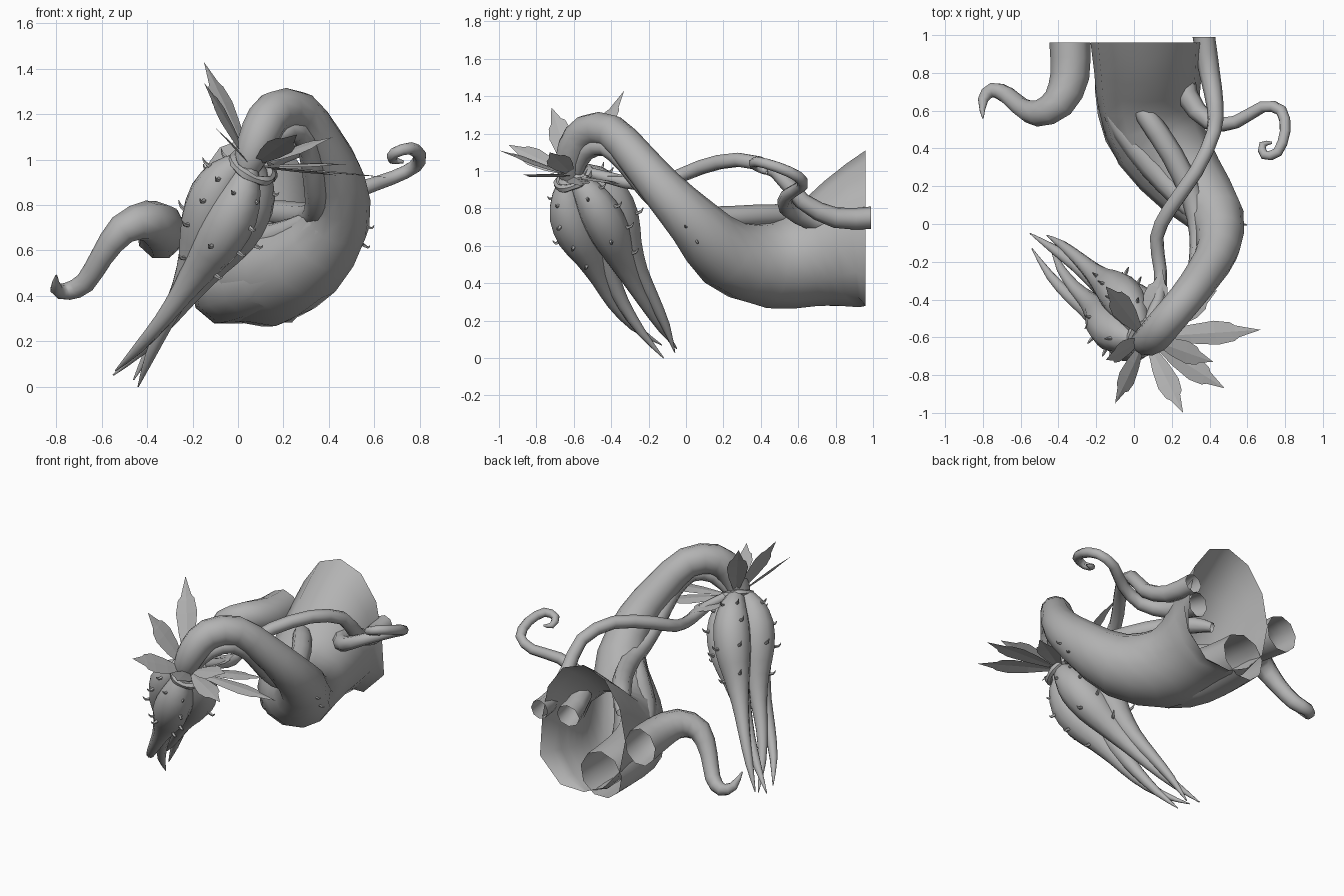
import bpy, bmesh, math, random
from mathutils import Vector as V

if "Cube" in bpy.data.objects:
    bpy.data.objects.remove(bpy.data.objects["Cube"])

random.seed(4)
mat = bpy.data.materials.new("plain grey")
mat.diffuse_color = (0.45, 0.45, 0.45, 1)
mat.use_nodes = True
mat.node_tree.nodes["Principled BSDF"].inputs["Base Color"].default_value = mat.diffuse_color


def spline(rows, sub):
    """Smooth rows of (x, y, z, side radius, up radius) with a Catmull-Rom curve."""
    out = []
    for i in range(len(rows) - 1):
        p = [rows[max(i - 1, 0)], rows[i], rows[i + 1], rows[min(i + 2, len(rows) - 1)]]
        for k in range(sub):
            t = k / sub
            out.append([0.5 * (2 * b + (c - a) * t + (2 * a - 5 * b + 4 * c - d) * t * t
                               + (3 * b - a - 3 * c + d) * t ** 3) for a, b, c, d in zip(*p)])
    return out + [list(rows[-1])]


def add_tube(bm, rows, sides=10, sub=2, flat=0, rim=None):
    """Loft rings along a path; the first `flat` rings turn gradually from facing -y.
    rim scales chosen corners of the first ring."""
    rows = [r if len(r) == 5 else (*r, r[3]) for r in rows]
    pts = spline(rows, sub)
    pos = [V(p[:3]) for p in pts]
    rings, n = [], None
    for i, p in enumerate(pts):
        t = (pos[min(i + 1, len(pts) - 1)] - pos[max(i - 1, 0)]).normalized()
        if i < flat:
            t = V((0, -1, 0)).lerp(t, i / flat).normalized()
        if n is None:
            n = V((1, 0, 0)) if abs(t.z) > 0.85 else V((0, 0, 1))
        n = (n - t * n.dot(t)).normalized()
        b = t.cross(n)
        ring = []
        for j in range(sides):
            a = 2 * math.pi * j / sides
            s = rim.get(j, 1) if rim and i == 0 else 1
            ring.append(bm.verts.new(pos[i] + n * (math.cos(a) * max(p[4], 0.002) * s)
                                     + b * (math.sin(a) * max(p[3], 0.002) * s)))
        rings.append(ring)
    for r0, r1 in zip(rings, rings[1:]):
        for j in range(sides):
            k = (j + 1) % sides
            bm.faces.new((r0[j], r0[k], r1[k], r1[j]))


def finish(name, bm, smooth=True):
    me = bpy.data.meshes.new(name)
    bm.to_mesh(me)
    bm.free()
    ob = bpy.data.objects.new(name, me)
    bpy.context.collection.objects.link(ob)
    me.materials.append(mat)
    if smooth:
        bpy.ops.object.select_all(action='DESELECT')
        ob.select_set(True)
        bpy.context.view_layer.objects.active = ob
        bpy.ops.object.shade_smooth_by_angle(angle=math.radians(50))
    return ob


def tube(name, rows, **kw):
    bm = bmesh.new()
    add_tube(bm, rows, **kw)
    return finish(name, bm)


# Thick trunk: flared ragged rim at the back, arching over to the hanging bulb
tube("trunk", [
    (.07, .96, .69, .30, .42), (.075, .80, .61, .285, .34), (.08, .64, .535, .27, .265),
    (.14, .43, .50, .25, .235), (.30, .21, .56, .20, .19), (.44, .04, .73, .145, .145),
    (.445, -.13, .91, .115, .115), (.37, -.265, 1.07, .10, .10), (.27, -.40, 1.21, .092, .092),
    (.16, -.53, 1.21, .092, .092), (.10, -.60, 1.12, .09, .09), (.06, -.62, 1.02, .075, .075),
    (.03, -.61, .95, .055, .055)], sides=12, flat=5, rim={7: 1.12, 8: 1.22, 5: .95, 6: .98})

# Second stem twisted under the left of the trunk
tube("lower_stem", [
    (-.05, .95, .42, .15), (-.05, .72, .43, .16), (.0, .50, .44, .165),
    (.13, .30, .48, .15), (.30, .13, .59, .12), (.41, .0, .74, .09)], sides=9, flat=2)

# Ridge root hugging the left flank of the trunk
tube("flank_root", [(-.14, .70, .60, .03), (-.10, .58, .62, .06), (.02, .40, .64, .07),
                    (.17, .22, .66, .065), (.30, .08, .72, .05), (.38, -.02, .78, .03)], sides=8)

# Vine running along the trunk and inside the arch
tube("inner_vine", [
    (-.02, .70, .72, .03), (.06, .58, .76, .055), (.20, .37, .76, .06), (.31, .14, .75, .06),
    (.35, -.05, .78, .058), (.345, -.19, .88, .055), (.32, -.32, 1.04, .055),
    (.26, -.43, 1.13, .052), (.17, -.53, 1.10, .045), (.09, -.58, 1.0, .035)], sides=8)

# Thin vine from the rim across the top to the bulb
tube("crossing_vine", [
    (.37, .99, .75, .06), (.40, .80, .75, .055), (.43, .62, .84, .045), (.42, .48, 1.0, .04),
    (.33, .28, 1.06, .04), (.19, .08, 1.02, .04), (.12, -.07, .96, .037), (.14, -.25, .93, .035),
    (.13, -.40, .96, .033), (.06, -.55, 1.0, .028)], sides=8, flat=2)

# Curling tendril on the right
tube("curled_tendril", [
    (.24, .88, .70, .075), (.28, .68, .74, .06), (.40, .54, .80, .045), (.54, .54, .87, .036),
    (.68, .62, .92, .032), (.78, .60, .97, .031), (.80, .49, 1.02, .03), (.76, .38, 1.05, .028),
    (.69, .365, 1.03, .025), (.68, .42, 1.0, .02), (.73, .43, .99, .006)], sides=8)

# Stout curling limb on the left
tube("left_limb", [
    (-.34, .96, .68, .11, .12), (-.34, .78, .70, .105, .11), (-.40, .64, .73, .09, .09),
    (-.51, .585, .69, .07, .07), (-.60, .62, .57, .052, .052), (-.67, .68, .46, .047, .047),
    (-.75, .71, .42, .04, .04), (-.80, .655, .43, .028, .028), (-.80, .56, .49, .004, .004)],
    sides=9, flat=2)

# Hanging bulb: four swollen lobes that taper to long tails
start = V((.04, -.60, .98))
tips = [V((-.55, -.05, .05)), V((-.54, -.13, .07)), V((-.44, -.12, .0)), V((-.46, -.06, .03))]
axis = (V((-.5, -.09, .04)) - start).normalized()
e1 = axis.cross(V((0, 0, 1))).normalized()
e2 = axis.cross(e1)
profile = [(0, .03, .045), (.07, .08, .08), (.17, .105, .11), (.30, .10, .11), (.44, .078, .08),
           (.58, .068, .052), (.72, .062, .036), (.87, .04, .024), (1, 0, .003)]
thorns = bmesh.new()


def add_thorn(p, out, size):
    """Small hooked spike with its base sunk into the surface."""
    mid = p + out * size * .6
    tip = p + out * size + V((0, 0, size * .5))
    add_tube(thorns, [(*(p - out * .012), size * .3), (*mid, size * .2), (*tip, .002)], sides=5)


for k, tip in enumerate(tips):
    a = math.pi / 2 * k + .5
    out = e1 * math.cos(a) + e2 * math.sin(a)
    rows = []
    for t, off, r in profile:
        bow = V((.045 * math.sin(math.pi * t), -.33 * t * t * (1 - t), 0))
        spread = V((out.x * (1 - .3 * t), out.y * (1 + .7 * t), out.z))
        rows.append((*(start.lerp(tip, t) + bow + spread * off), r))
    tube("bulb_lobe_%d" % (k + 1), rows, sides=10)
    side = axis.cross(out)
    for i in range(1, 5):
        for s in (-.75, .55):
            if i % 2 == 0 and s > 0:
                continue
            ang = s + random.uniform(-.25, .25)
            d = out * math.cos(ang) + side * math.sin(ang)
            add_thorn(V(rows[i][:3]) + d * rows[i][3], d, .038)

# A few small thorns on the trunk bend
for p, d in [((.575, 0, .70), (1, -.2, -.1)), ((.56, .06, .62), (.9, .3, -.5)),
             ((-.10, .42, .42), (-1, -.3, -.2))]:
    add_thorn(V(p), V(d).normalized(), .025)
finish("thorns", thorns)

# Knobbly collar where the bulb meets the trunk
bm = bmesh.new()
ring = []
for i in range(13):
    a = 2 * math.pi * i / 12
    p = V((.06, -.60, .965)) + (e1 * math.cos(a) + e2 * math.sin(a)) * .095
    ring.append((*p, .024 if i % 2 else .017))
add_tube(bm, ring, sides=6)
finish("collar", bm)

# Flat pointed leaves spreading from the collar; the low ones lie level
base = V((.06, -.60, .97))
leaf_tips = [(-.15, -.33, 1.43), (-.15, -.72, 1.34), (-.10, -.95, 1.14), (.26, -1.0, 1.11),
             (.48, -.87, .98), (.42, -.73, 1.10), (.67, -.56, .92), (.44, -.35, .93),
             (.15, -.24, .97)]
shape = [(.12, .018), (.38, .05), (.60, .064), (.74, .05), (.78, .032)]
bm = bmesh.new()
for tip in leaf_tips:
    d = V(tip) - base
    up = V((0, 0, 1)) if tip[2] < .975 else -axis
    w = up.cross(d).normalized()
    lift = up * .008
    spine = [bm.verts.new(base + d * t + lift * math.sin(math.pi * t)) for t, _ in shape]
    left = [bm.verts.new(base + d * t + w * h) for t, h in shape]
    right = [bm.verts.new(base + d * (t + .03) - w * h) for t, h in shape]
    end = bm.verts.new(V(tip))
    for i in range(len(shape) - 1):
        bm.faces.new((left[i], spine[i], spine[i + 1], left[i + 1]))
        bm.faces.new((spine[i], right[i], right[i + 1], spine[i + 1]))
    bm.faces.new((left[-1], spine[-1], end))
    bm.faces.new((spine[-1], right[-1], end))
finish("collar_leaves", bm, smooth=False)
